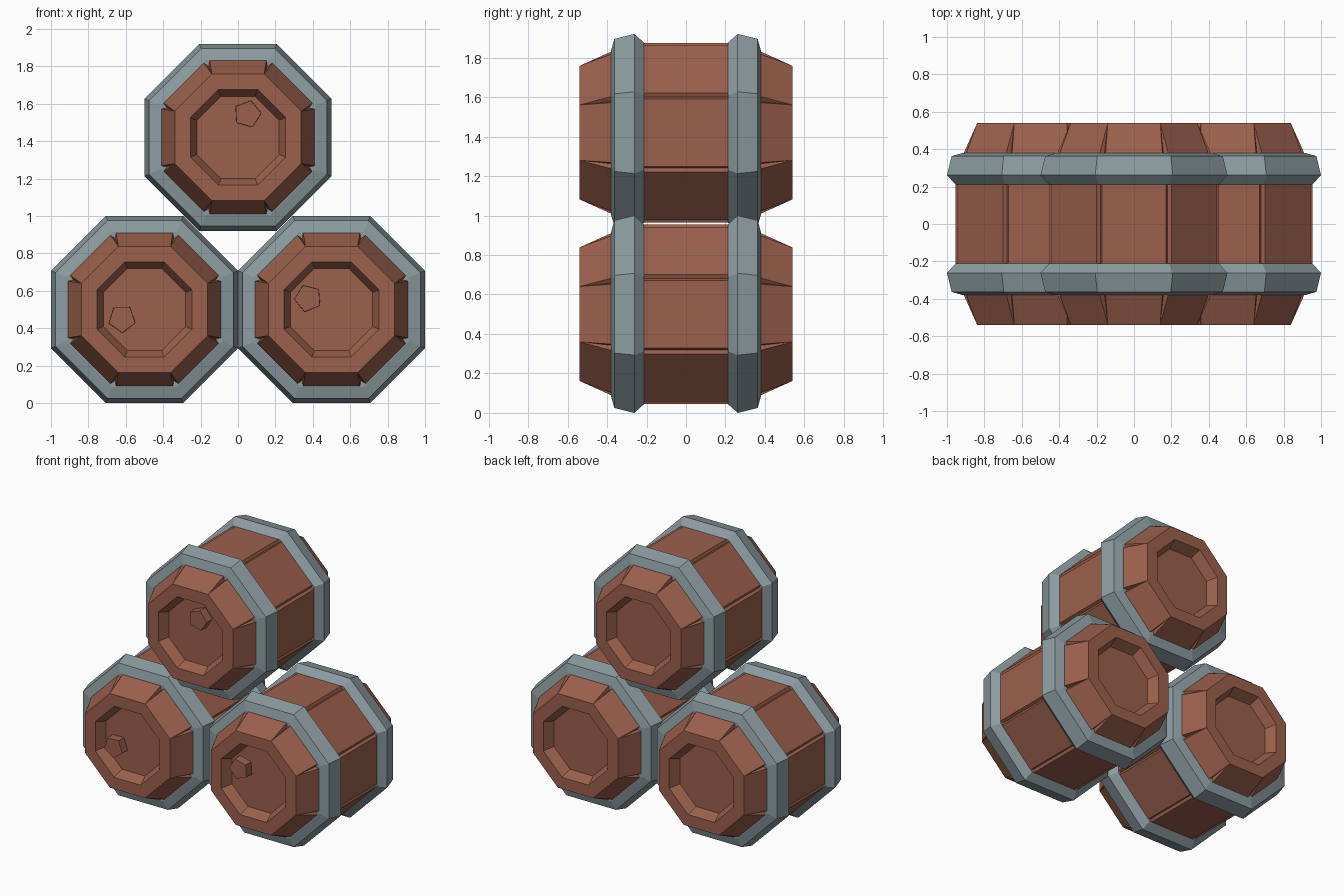
import bpy, bmesh, math

cube = bpy.data.objects.get("Cube")
if cube:
    bpy.data.objects.remove(cube, do_unlink=True)


def make_material(name, colour):
    mat = bpy.data.materials.new(name)
    mat.use_nodes = True
    mat.diffuse_color = (*colour, 1)
    mat.node_tree.nodes["Principled BSDF"].inputs["Base Color"].default_value = (*colour, 1)
    return mat


WOOD = make_material("reddish wood", (0.33, 0.118, 0.073))
IRON = make_material("grey iron", (0.262, 0.33, 0.352))
TAN = math.tan(math.pi / 8)


def octagon(y, apothem, gap=0.0, depth=0.0):
    """Octagon across y; every corner is split into a V groove of the given gap and depth."""
    points = []
    for i in range(8):
        a = i * math.pi / 4
        half = apothem * TAN
        low = apothem - depth
        for r, t in ((apothem, gap - half), (apothem, half - gap), (low, low * TAN)):
            points.append((r * math.cos(a) - t * math.sin(a), y,
                           r * math.sin(a) + t * math.cos(a)))
    return points


def loft(name, rings, mat, centre, closed=False):
    """Skin a list of equal rings, capped at both ends or joined into a loop."""
    bm = bmesh.new()
    loops = [[bm.verts.new(p) for p in ring] for ring in rings]
    pairs = list(zip(loops, loops[1:]))
    if closed:
        pairs.append((loops[-1], loops[0]))
    else:
        bm.faces.new(loops[0])
        bm.faces.new(loops[-1])
    n = len(loops[0])
    for a, b in pairs:
        for i in range(n):
            j = (i + 1) % n
            bm.faces.new((a[i], a[j], b[j], b[i]))
    bmesh.ops.remove_doubles(bm, verts=bm.verts, dist=0.0005)
    bmesh.ops.recalc_face_normals(bm, faces=bm.faces)
    mesh = bpy.data.meshes.new(name)
    bm.to_mesh(mesh)
    bm.free()
    mesh.materials.append(mat)
    obj = bpy.data.objects.new(name, mesh)
    obj.location = (centre[0], 0, centre[1])
    bpy.context.collection.objects.link(obj)
    return obj


def pentagon(y, radius, x, z, turn):
    return [(x + radius * math.cos(turn + i * math.tau / 5), y,
             z + radius * math.sin(turn + i * math.tau / 5)) for i in range(5)]


# Half profile of the staves from recessed lid to belly: y, apothem, gap, depth
STAVES = [(0.47, 0.22, 0, 0), (0.54, 0.255, 0, 0), (0.54, 0.338, 0, 0),
          (0.38, 0.41, 0.018, 0.03), (0.28, 0.455, 0.017, 0.02), (0.21, 0.455, 0.017, 0.02)]
# Hoop section: y, apothem
HOOP = [(0.38, 0.37), (0.38, 0.415), (0.363, 0.475), (0.262, 0.5), (0.212, 0.455), (0.212, 0.42)]


def barrel(label, centre, plug_x, plug_z, turn):
    # Body with hollowed ends
    front = [octagon(-y, a, g, d) for y, a, g, d in STAVES]
    back = [octagon(y, a, g, d) for y, a, g, d in reversed(STAVES)]
    loft(label + "_barrel_staves", front + back, WOOD, centre)
    # Iron hoops
    for side, sign in (("front", -1), ("back", 1)):
        rings = [octagon(sign * y, a)[2::3] for y, a in HOOP]
        loft(f"{label}_{side}_hoop", rings, IRON, centre, closed=True)
    # Plug on the front lid
    turn = math.radians(turn)
    loft(label + "_plug", [pentagon(-0.46, 0.076, plug_x, plug_z, turn),
                           pentagon(-0.53, 0.074, plug_x, plug_z, turn)], WOOD, centre)


barrel("right", (-0.5, 0.5), -0.12, -0.05, 55)
barrel("left", (0.5, 0.5), -0.125, 0.06, 40)
barrel("top", (0, 1.42), 0.05, 0.125, 75)
